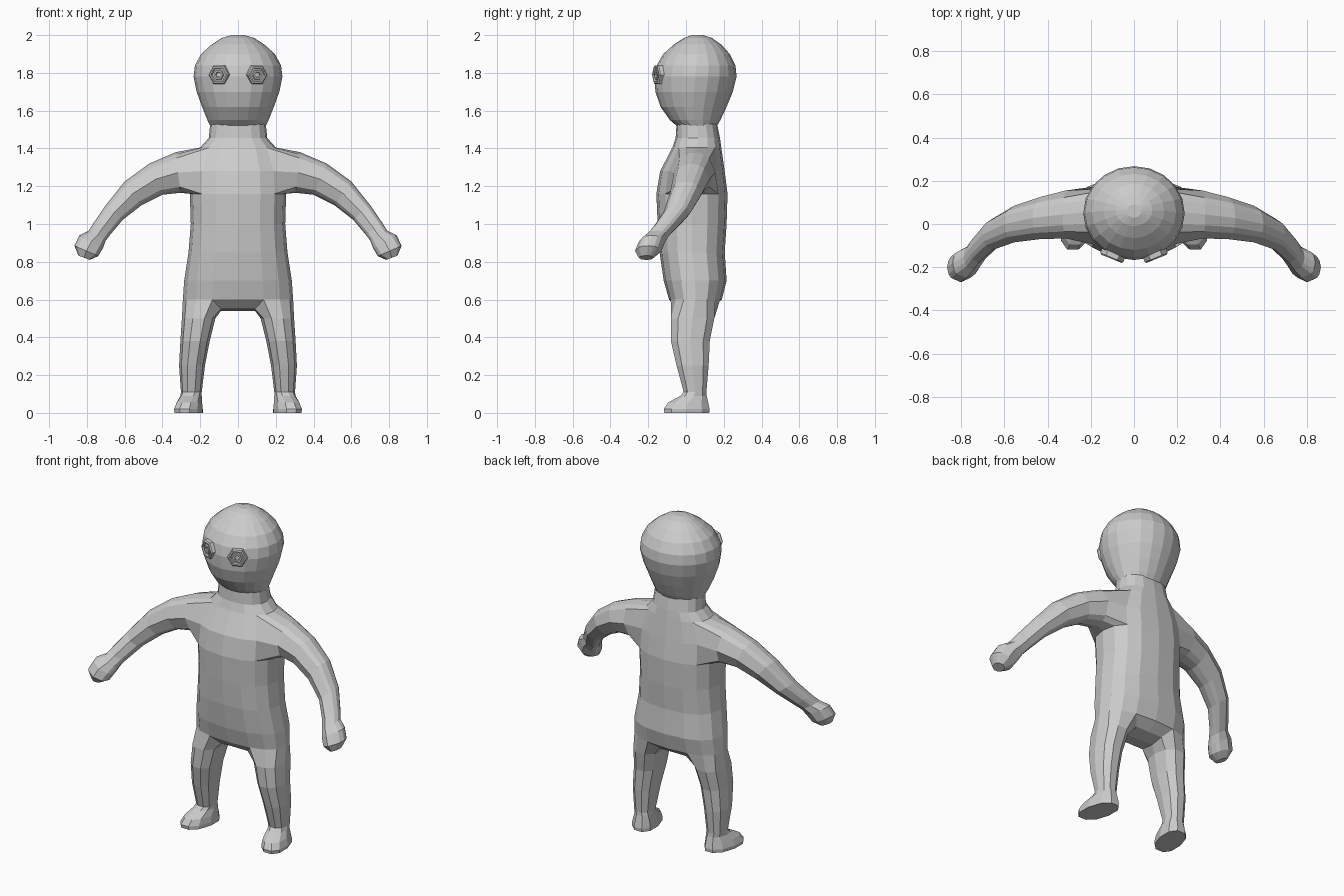
import bpy, bmesh
from math import sin, cos, radians, pi, hypot
from mathutils import Matrix

if "Cube" in bpy.data.objects:
    bpy.data.objects.remove(bpy.data.objects["Cube"])


def spow(v, p):
    return abs(v) ** p * (1 if v >= 0 else -1)


def bridge(bm, a, b):
    n = len(a)
    for i in range(n):
        k = (i + 1) % n
        bm.faces.new((a[i], a[k], b[k], b[i]))


def finish(bm, name):
    bmesh.ops.recalc_face_normals(bm, faces=bm.faces[:])
    me = bpy.data.meshes.new(name)
    bm.to_mesh(me)
    bm.free()
    ob = bpy.data.objects.new(name, me)
    bpy.context.collection.objects.link(ob)
    return ob


# ---- Body: right half, then mirrored ----
bm = bmesh.new()

# torso and neck rows: z, half width, front y, back y
TORSO = [(.60, .292, -.09, .19), (.70, .285, -.118, .215), (.85, .262, -.14, .205),
         (1.0, .25, -.15, .215), (1.16, .255, -.157, .22), (1.28, .25, -.137, .205),
         (1.405, .2, -.072, .187), (1.455, .155, -.055, .18), (1.53, .147, -.05, .165)]
rows = []
for z, w, f, b in TORSO:
    row = []
    for j in range(9):
        t = radians(-90 + 22.5 * j)
        x = 0 if j in (0, 8) else w * cos(t) ** .8
        row.append(bm.verts.new((x, (f + b) / 2 + (b - f) / 2 * spow(sin(t), .85), z)))
    rows.append(row)
for i in range(len(rows) - 1):
    for j in range(8):
        if not (i in (4, 5) and 2 <= j < 6):      # leave the arm hole open
            bm.faces.new((rows[i][j], rows[i][j + 1], rows[i + 1][j + 1], rows[i + 1][j]))

# arm: rings continue the arm hole
hole = ([(4, j) for j in range(2, 7)] + [(5, 6)]
        + [(6, j) for j in range(6, 1, -1)] + [(5, 2)])
prev = [rows[i][j] for i, j in hole]
# top x, top z, bottom x, bottom z, front y, back y
ARM = [(.33, 1.38, .305, 1.165, -.067, .155), (.47, 1.32, .40, 1.155, -.07, .125),
       (.60, 1.225, .51, 1.10, -.085, .085), (.70, 1.10, .61, 1.022, -.12, .025),
       (.765, 1.005, .675, .945, -.18, -.055), (.79, .965, .70, .912, -.215, -.09),
       (.84, .94, .715, .872, -.25, -.11), (.866, .885, .74, .83, -.27, -.13),
       (.845, .833, .785, .81, -.25, -.17)]
for xt, zt, xb, zb, f, b in ARM:
    ring = []
    for i, j in hole:
        u, v = (j - 4) / 2, i - 5
        d = hypot(u, v)
        u, v = u / d, v / d
        ring.append(bm.verts.new(((xt + xb) / 2 + (xt - xb) / 2 * v,
                                  (f + b) / 2 + (b - f) / 2 * u,
                                  (zt + zb) / 2 + (zt - zb) / 2 * v)))
    bridge(bm, prev, ring)
    prev = ring
bm.faces.new(prev)
bmesh.ops.delete(bm, geom=[v for v in bm.verts if not v.link_faces], context='VERTS')

# crotch strip between the legs
strip = [(rows[0][0], rows[0][1])]
for y, z in ((-.035, .55), (.05, .54), (.13, .555)):
    strip.append((bm.verts.new((0, y, z)), bm.verts.new((.09, y, z))))
strip.append((rows[0][8], rows[0][7]))
for (a, b), (c, d) in zip(strip, strip[1:]):
    bm.faces.new((a, b, d, c))

# leg and foot: z, inner x, outer x, front y, back y, toe-out shear
LEG = [(.50, .12, .297, -.08, .15, 0), (.38, .15, .305, -.08, .126, 0),
       (.25, .175, .312, -.05, .12, 0), (.11, .192, .302, -.012, .108, 0),
       (.09, .192, .305, -.03, .11, .1), (.055, .19, .325, -.095, .118, .15),
       (.02, .187, .338, -.118, .125, .17), (0, .187, .336, -.115, .123, .17)]
prev = rows[0][1:8] + [s[1] for s in strip[3:0:-1]]
for z, x0, x1, f, b, k in LEG:
    ring = []
    for n in range(10):
        t = radians(-108 + 36 * n)
        dy = (b - f) / 2 * spow(sin(t), .85) / .96
        ring.append(bm.verts.new(((x0 + x1) / 2 + (x1 - x0) / 2 * spow(cos(t), .9) - k * dy,
                                  (f + b) / 2 + dy, z)))
    bridge(bm, prev, ring)
    prev = ring
bm.faces.new(prev)

body = finish(bm, "body")
mirror = body.modifiers.new("mirror", 'MIRROR')
mirror.use_clip = True

# ---- Head: stacked oval rings ----
HEAD = [(1.52, .148, -.05, .165), (1.55, .162, -.085, .182), (1.62, .19, -.135, .215),
        (1.70, .219, -.162, .248), (1.78, .235, -.167, .268), (1.84, .228, -.155, .262),
        (1.90, .195, -.12, .232), (1.95, .14, -.065, .187), (1.985, .085, -.01, .137),
        (2.0, .035, .03, .09)]
bm = bmesh.new()
prev = None
for z, w, f, b in HEAD:
    ring = [bm.verts.new((w * cos(2 * pi * n / 20),
                          (f + b) / 2 + (b - f) / 2 * sin(2 * pi * n / 20), z))
            for n in range(20)]
    if prev:
        bridge(bm, prev, ring)
    else:
        bm.faces.new(ring)
    prev = ring
bm.faces.new(prev)
finish(bm, "head")

# ---- Eyes: six-sided stepped discs ----
EYE = [(.058, -.03), (.057, .008), (.05, .014), (.042, .014), (.038, .003), (.03, .003),
       (.027, .012), (.017, .012), (.014, .003)]
for side, label in ((1, "right"), (-1, "left")):
    bm = bmesh.new()
    prev = None
    for r, d in EYE:
        ring = [bm.verts.new((r * cos(n * pi / 3), -d, r * sin(n * pi / 3))) for n in range(6)]
        if prev:
            bridge(bm, prev, ring)
        else:
            bm.faces.new(ring)
        prev = ring
    bm.faces.new(prev)
    eye = finish(bm, "eye_" + label)
    eye.matrix_world = (Matrix.Translation((side * .1, -.148, 1.79))
                        @ Matrix.Rotation(side * radians(22), 4, 'Z'))
